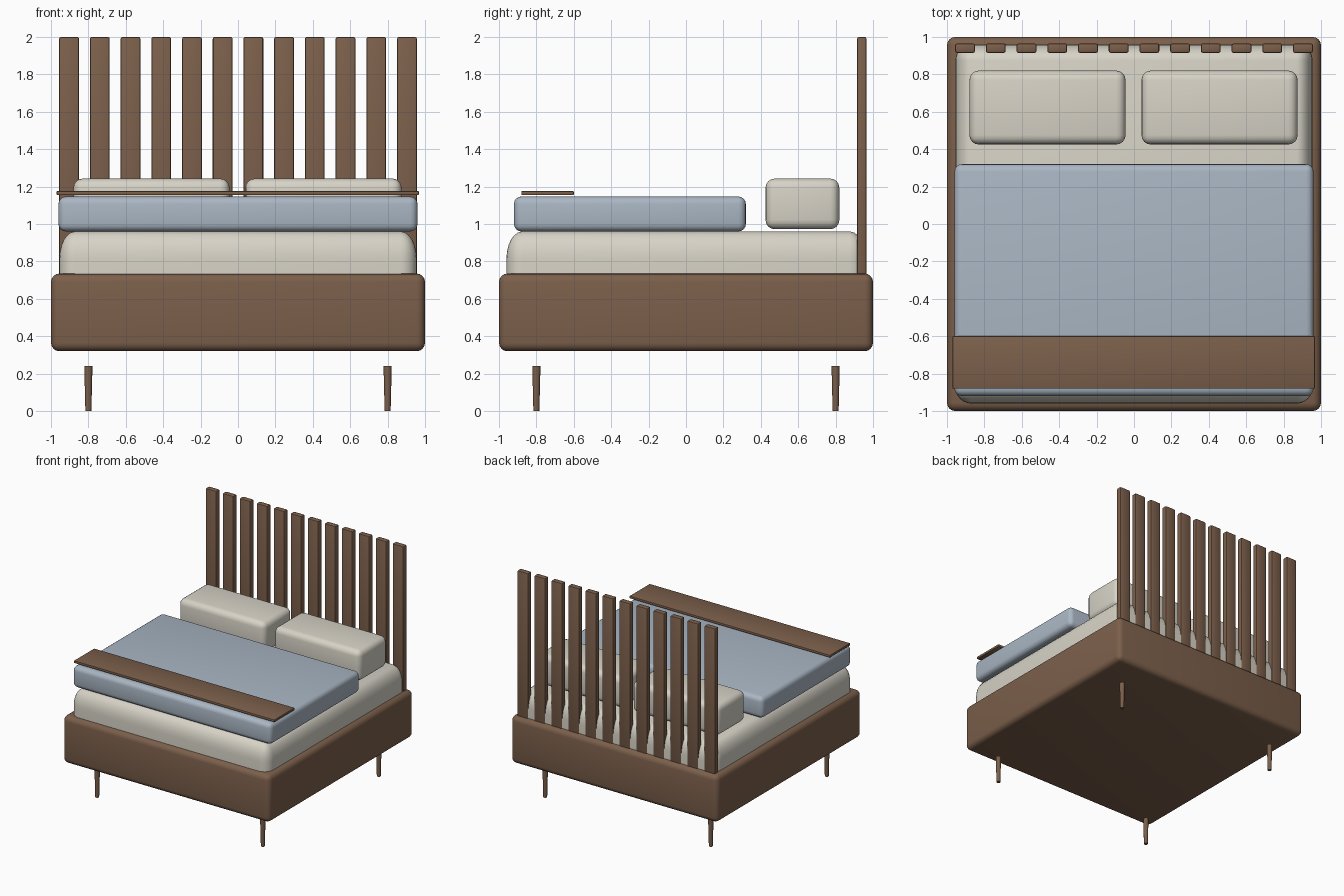
import bpy, bmesh
from math import radians

if "Cube" in bpy.data.objects:
    bpy.data.objects.remove(bpy.data.objects["Cube"])


def material(name, rgb):
    m = bpy.data.materials.new(name)
    m.diffuse_color = (*rgb, 1)
    m.use_nodes = True
    m.node_tree.nodes["Principled BSDF"].inputs["Base Color"].default_value = m.diffuse_color
    return m


WOOD = material("wood", (0.20, 0.115, 0.07))
CREAM = material("cream", (0.68, 0.65, 0.57))
BLUE = material("blue", (0.40, 0.47, 0.55))


def finish(name, bm, mat):
    me = bpy.data.meshes.new(name)
    bm.to_mesh(me)
    bm.free()
    me.materials.append(mat)
    ob = bpy.data.objects.new(name, me)
    bpy.context.collection.objects.link(ob)
    bpy.ops.object.select_all(action='DESELECT')
    ob.select_set(True)
    bpy.context.view_layer.objects.active = ob
    bpy.ops.object.shade_smooth_by_angle(angle=radians(35))
    return ob


def box(name, x, y, z, mat, bevel, segments=4, stretch=1.0):
    """Rounded box from (min, max) ranges; stretch makes the rounding taller."""
    bm = bmesh.new()
    bmesh.ops.create_cube(bm, size=1)
    for v in bm.verts:
        v.co.x *= x[1] - x[0]
        v.co.y *= y[1] - y[0]
        v.co.z *= (z[1] - z[0]) / stretch
    bmesh.ops.bevel(bm, geom=bm.edges[:], offset=bevel, segments=segments,
                    profile=0.5, affect='EDGES')
    for v in bm.verts:
        v.co.x += sum(x) / 2
        v.co.y += sum(y) / 2
        v.co.z = v.co.z * stretch + sum(z) / 2
    return finish(name, bm, mat)


# Base, mattress and blanket
box("bed_base", (-1, 1), (-1, 1), (0.32, 0.735), WOOD, 0.045)
box("mattress", (-0.955, 0.955), (-0.96, 0.96), (0.45, 0.96), CREAM, 0.085, 6, 1.7)
box("blanket", (-0.96, 0.96), (-0.92, 0.32), (0.96, 1.147), BLUE, 0.04)

# Folded throw at the foot
box("foot_throw", (-0.97, 0.967), (-0.88, -0.60), (1.155, 1.176), WOOD, 0.004, 2)

# Pillows
for side, x in (("left", (-0.88, -0.045)), ("right", (0.04, 0.875))):
    box(side + "_pillow", x, (0.425, 0.82), (0.972, 1.243), CREAM, 0.05)

# Headboard slats
for i in range(12):
    c = -0.903 + i * 0.1642
    box(f"headboard_slat_{i + 1}", (c - 0.053, c + 0.053), (0.915, 0.965),
        (0.6, 2.0), WOOD, 0.01, 2)

# Tapered legs
for sx, lr in ((-1, "left"), (1, "right")):
    for sy, fb in ((-1, "front"), (1, "back")):
        bm = bmesh.new()
        bmesh.ops.create_cone(bm, cap_ends=True, segments=16, radius1=0.016,
                              radius2=0.022, depth=0.24)
        bmesh.ops.translate(bm, vec=(sx * 0.8, sy * 0.8, 0.12), verts=bm.verts)
        finish(f"{fb}_{lr}_leg", bm, WOOD)
